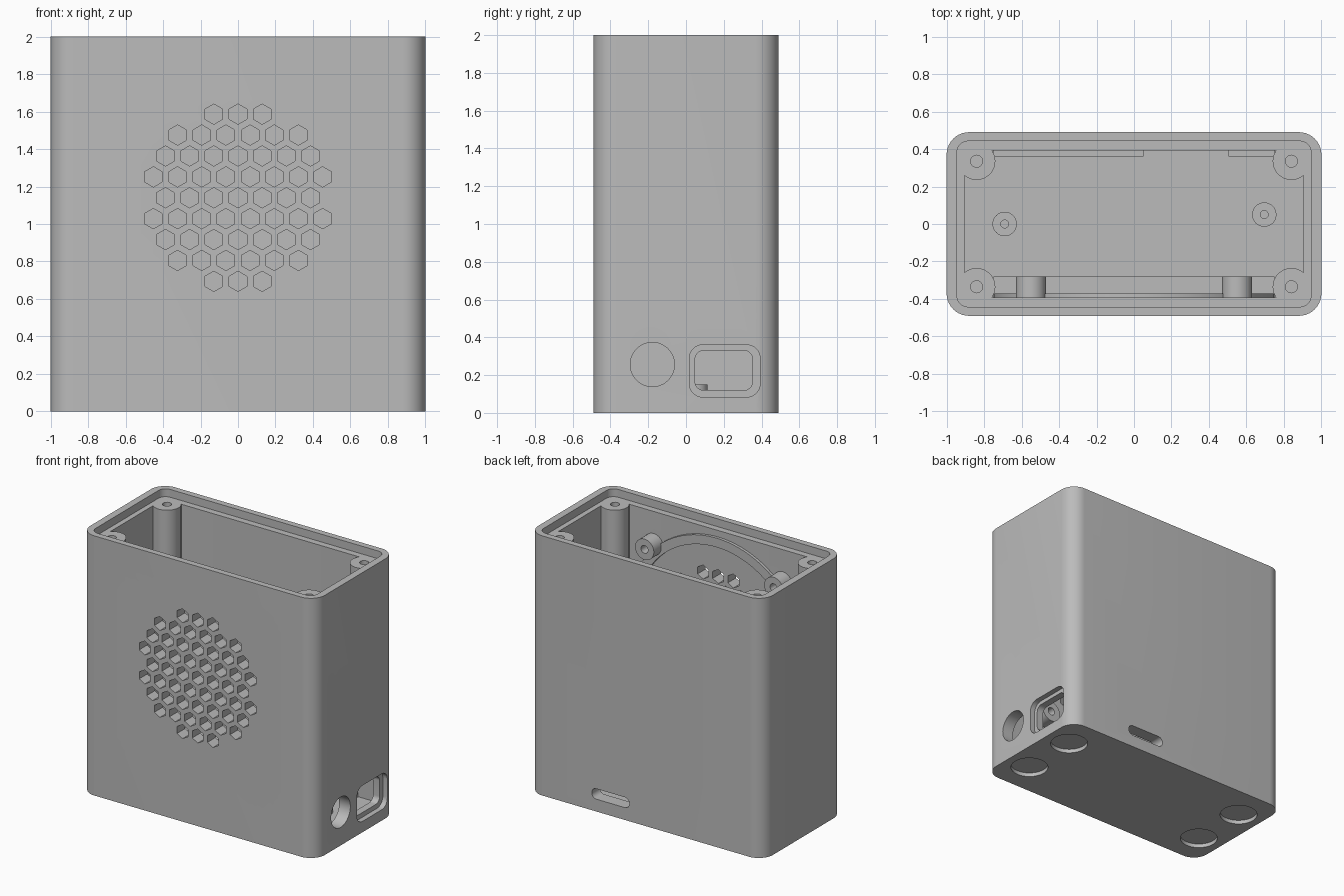
import bpy, bmesh, math

cube = bpy.data.objects.get("Cube")
if cube:
    bpy.data.objects.remove(cube, do_unlink=True)

grey = bpy.data.materials.new("plain_grey")
grey.use_nodes = True
colour = (0.5, 0.5, 0.5, 1)
grey.diffuse_color = colour
grey.node_tree.nodes["Principled BSDF"].inputs["Base Color"].default_value = colour


def circle(u, v, r, n=48, turn=0.0):
    return [(u + r * math.cos(turn + 2 * math.pi * i / n),
             v + r * math.sin(turn + 2 * math.pi * i / n)) for i in range(n)]


def rounded(u, v, hu, hv, r, steps=10):
    """Rounded rectangle outline from its centre and half sizes."""
    pts = []
    for k, (su, sv) in enumerate([(1, 1), (-1, 1), (-1, -1), (1, -1)]):
        for i in range(steps + 1):
            a = math.pi / 2 * (k + i / steps)
            pts.append((u + su * (hu - r) + r * math.cos(a),
                        v + sv * (hv - r) + r * math.sin(a)))
    return pts


def box(u0, u1, v0, v1):
    return [(u0, v0), (u1, v0), (u1, v1), (u0, v1)]


PLACE = {"x": lambda u, v, w: (w, u, v),
         "y": lambda u, v, w: (u, w, v),
         "z": lambda u, v, w: (u, v, w)}


def prisms(name, outlines, axis, lo, hi):
    """Extrude every outline along an axis into one object."""
    bm = bmesh.new()
    for pts in outlines:
        a = [bm.verts.new(PLACE[axis](u, v, lo)) for u, v in pts]
        b = [bm.verts.new(PLACE[axis](u, v, hi)) for u, v in pts]
        bm.faces.new(a)
        bm.faces.new(b)
        for i in range(len(pts)):
            j = (i + 1) % len(pts)
            bm.faces.new((a[i], a[j], b[j], b[i]))
    bmesh.ops.recalc_face_normals(bm, faces=bm.faces[:])
    mesh = bpy.data.meshes.new(name)
    bm.to_mesh(mesh)
    bm.free()
    mesh.materials.append(grey)
    ob = bpy.data.objects.new(name, mesh)
    bpy.context.collection.objects.link(ob)
    return ob


def boolean(ob, cutters, operation="DIFFERENCE"):
    """Apply booleans and discard the cutters."""
    for c in cutters:
        mod = ob.modifiers.new("cut", "BOOLEAN")
        mod.operation, mod.solver, mod.object = operation, "EXACT", c
    graph = bpy.context.evaluated_depsgraph_get()
    mesh = bpy.data.meshes.new_from_object(ob.evaluated_get(graph))
    ob.modifiers.clear()
    ob.data = mesh
    for c in cutters:
        bpy.data.objects.remove(c, do_unlink=True)


FLOOR, LEDGE, FAN_Z = 0.09, 1.94, 1.14
corners = [(sx, sy) for sx in (-1, 1) for sy in (-1, 1)]

# Honeycomb vent outlines
hexes = []
for row, count in enumerate([3, 6, 7, 8, 7, 8, 7, 6, 3]):
    for i in range(count):
        hexes.append(circle((i - (count - 1) / 2) * 0.129,
                            FAN_Z + (row - 4) * 0.1115, 0.054, 6, math.pi / 6))

# Housing: hollow body, lid recess, side openings, cable slot, foot recesses
housing = prisms("housing", [rounded(0, 0, 1, 0.49, 0.12)], "z", 0, 2)
boolean(housing, [
    prisms("cavity", [rounded(0, 0, 0.905, 0.392, 0.03)], "z", FLOOR, 2.1),
    prisms("lid_recess", [rounded(0, 0, 0.945, 0.442, 0.06)], "z", LEDGE, 2.1),
    prisms("vent", hexes, "y", -0.6, -0.3),
    prisms("round_port", [circle(-0.178, 0.256, 0.117)], "x", 0.8, 1.1),
    prisms("socket_recess", [rounded(0.205, 0.222, 0.187, 0.138, 0.07)], "x", 0.96, 1.1),
    prisms("socket_opening", [rounded(0.2, 0.225, 0.152, 0.105, 0.045)], "x", 0.8, 1.1),
    prisms("cable_slot", [rounded(0.3, 0.135, 0.16, 0.04, 0.039)], "y", 0.3, 0.6),
    prisms("foot_recesses", [circle(sx * 0.805, sy * 0.225, 0.135) for sx, sy in corners],
           "z", -0.1, 0.03),
])

# Corner screw posts, trimmed to the body outline
posts = prisms("corner_posts", [circle(sx * 0.84, sy * 0.335, 0.1) for sx, sy in corners],
               "z", 1.4, LEDGE)
boolean(posts, [prisms("trim", [rounded(0, 0, 0.94, 0.44, 0.06)], "z", 1.3, 2.1)], "INTERSECT")
post_holes = [circle(sx * 0.84, sy * 0.335, 0.032, 24) for sx, sy in corners]
boolean(posts, [prisms("post_holes", post_holes, "z", 1.5, 2.1)])

# Fan ring and its four screw bosses on the inner front wall
ring = prisms("fan_ring", [circle(0, FAN_Z, 0.75, 96)], "y", -0.4, -0.37)
boolean(ring, [prisms("ring_hole", [circle(0, FAN_Z, 0.68, 96)], "y", -0.5, -0.3)])
spots = [(sx * 0.55, FAN_Z + sz * 0.55) for sx, sz in corners]
bosses = prisms("fan_bosses", [circle(u, v, 0.08, 32) for u, v in spots], "y", -0.4, -0.28)
boolean(bosses, [prisms("boss_holes", [circle(u, v, 0.03, 24) for u, v in spots],
                        "y", -0.37, -0.2)])

# Standoffs on the floor
spots = [(-0.69, 0), (0.695, 0.05)]
standoffs = prisms("floor_standoffs", [circle(u, v, 0.065, 32) for u, v in spots],
                   "z", FLOOR - 0.01, 0.15)
boolean(standoffs, [prisms("standoff_holes", [circle(u, v, 0.021, 24) for u, v in spots],
                           "z", 0.1, 0.3)])

# Board rails along the floor
rails = prisms("back_rails", [box(-0.75, 0.05, 0.36, 0.4), box(0.505, 0.75, 0.36, 0.4)],
               "z", FLOOR - 0.01, 0.23)
front_rail = prisms("front_rail", [box(-0.75, 0.75, -0.4, -0.28)], "z", FLOOR - 0.01, 0.14)

# Smooth the round walls, keep edges crisp
bpy.ops.object.select_all(action="DESELECT")
for ob in (housing, posts, ring, bosses, standoffs):
    ob.select_set(True)
bpy.context.view_layer.objects.active = housing
bpy.ops.object.shade_smooth_by_angle(angle=math.radians(30))
